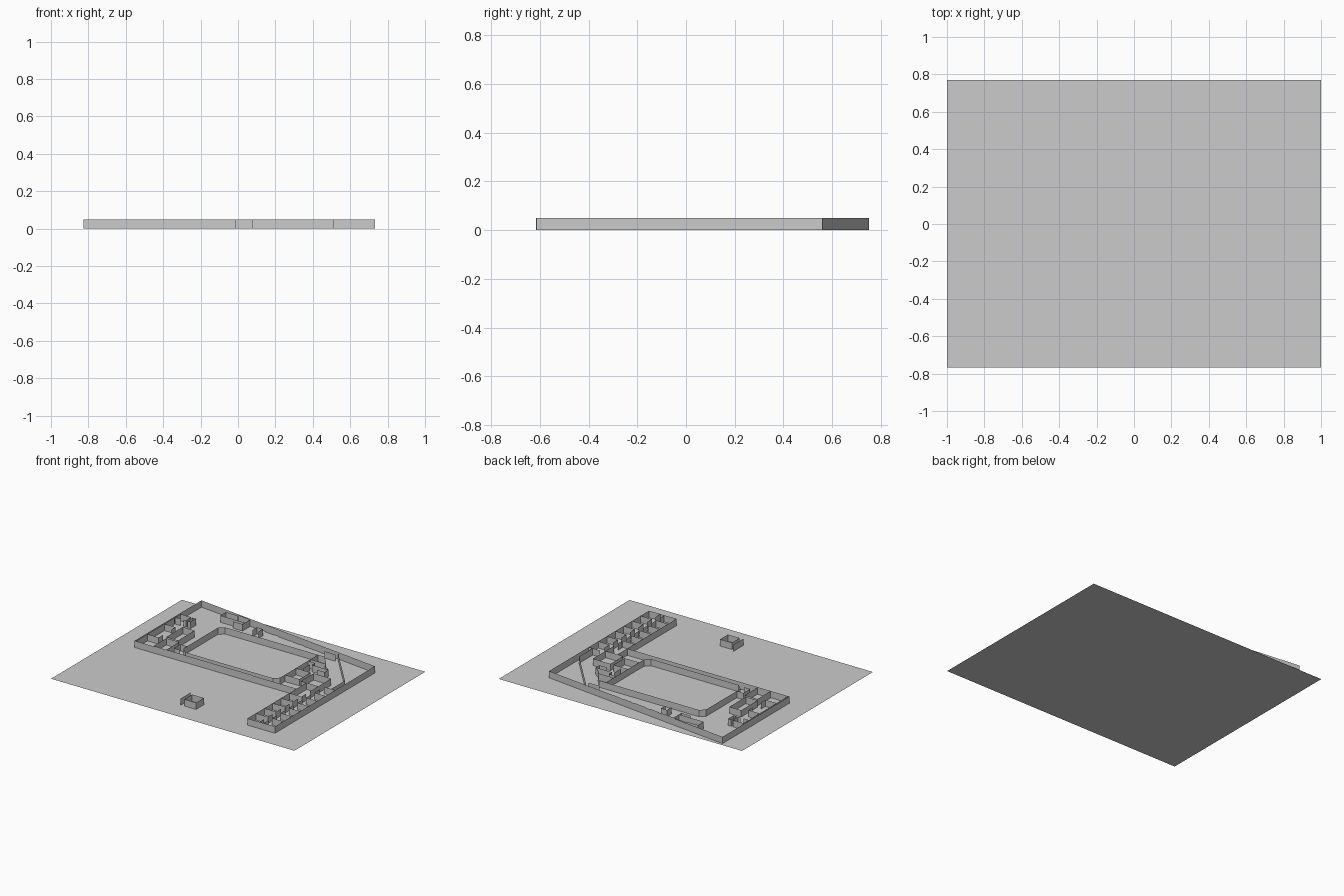
import bpy, bmesh
from mathutils import Vector

H = 0.05  # wall height


def add(name, bm):
    bmesh.ops.remove_doubles(bm, verts=bm.verts, dist=1e-5)
    me = bpy.data.meshes.new(name)
    bm.to_mesh(me)
    bm.free()
    bpy.context.collection.objects.link(bpy.data.objects.new(name, me))


def walls(name, *paths):
    """Thin upright walls, one sheet along each path."""
    bm = bmesh.new()
    for path in paths:
        for (ax, ay), (bx, by) in zip(path, path[1:]):
            bm.faces.new([bm.verts.new(c) for c in
                          ((ax, ay, 0), (bx, by, 0), (bx, by, H), (ax, ay, H))])
    add(name, bm)


def rect(x0, y0, x1, y1):
    return [(x0, y0), (x1, y0), (x1, y1), (x0, y1), (x0, y0)]


def broken(a, b, *spans):
    """Pieces of the line a-b, with openings between the spans."""
    a, b = Vector(a), Vector(b)
    return [[tuple(a.lerp(b, s)), tuple(a.lerp(b, t))] for s, t in spans]


# Site slab
bm = bmesh.new()
bm.faces.new([bm.verts.new((x, y, 0)) for x, y in
              ((-1, -.766), (1, -.766), (1, .77), (-1, .77))])
add("ground", bm)

# Outer shell of the building
walls("outer_wall", [(-.825, .75), (.733, .56), (.733, -.613), (.507, -.613),
                     (.507, -.035), (-.825, -.035), (-.825, .75)])

# Main hall with chamfered corners
walls("main_hall", [(-.45, .49), (-.485, .455), (-.485, .05), (-.44, .01),
                    (.28, .01), (.315, .045), (.315, .49), (-.45, .49)])

# Rooms on the east side of the hall
walls("hall_side_rooms",
      [(.315, .49), (.37, .49), (.445, .40), (.315, .40)],
      [(.315, .37), (.375, .37), (.375, .333), (.51, .333), (.51, .29), (.445, .29)],
      [(.445, .385), (.51, .333)],
      [(.358, .335), (.358, .26)],
      [(.315, .23), (.435, .23), (.435, .10), (.315, .10)])
walls("east_room", rect(.46, .08, .605, .23))

# Diagonal corridor wall
walls("corridor_wall", [(.40, .60), (.70, .255), (.70, .095), (.64, .095)],
      [(.70, .095), (.733, .095)], [(.32, .56), (.41, .56)])
walls("north_lining", *broken((-.487, .70), (.40, .60), (0, .24), (.27, .36),
                              (.40, .52), (.55, .62), (.66, .76), (.80, 1)))

# Two rows of small rooms along the east wing
left, right = [], []
for i in range(6):
    y = -.12 - i * .0986
    left.append([(.507, y), (.605, y)])
for i in range(7):
    y = -.018 - i * .0992
    right.append([(.64, y), (.733, y)])
    # wall pieces beside each door
    right += broken((.64, y + .1), (.64, y), (.4, 1))
    if i:
        left += broken((.605, y), (.605, y + .0986), (.05, .55))
left += [[(.507, -.035), (.507, .08), (.605, .08)], [(.605, .08), (.605, -.02)]]
walls("left_room_row", *left)
walls("right_room_row", *right)

# Small rooms on the north side
walls("north_rooms",
      [(-.487, .69), (-.583, .69), (-.583, .625), (-.38, .625)],
      [(-.38, .685), (-.38, .597), (-.46, .597)],
      [(-.273, .56), (-.273, .613), (-.225, .613), (-.225, .56)])

# Rooms on the west side
walls("west_rooms",
      [(-.77, .427), (-.815, .427), (-.815, .49), (-.728, .49), (-.728, .427), (-.745, .427)],
      rect(-.715, .427, -.69, .49),
      [(-.815, .30), (-.722, .30), (-.722, .25)],
      [(-.815, .10), (-.722, .10), (-.722, .15)],
      [(-.815, .42), (-.815, -.035)],
      rect(-.685, .138, -.588, .33),
      rect(-.673, -.03, -.567, .12),
      [(-.487, .096), (-.54, .096), (-.54, .025)], [(-.54, .018), (-.49, .018)],
      [(-.567, -.03), (.13, -.03)])

# Detached hut with a screen wall
walls("hut", rect(-.016, -.607, .08, -.515))
walls("hut_screen", [(-.043, -.615), (-.043, -.495)])
